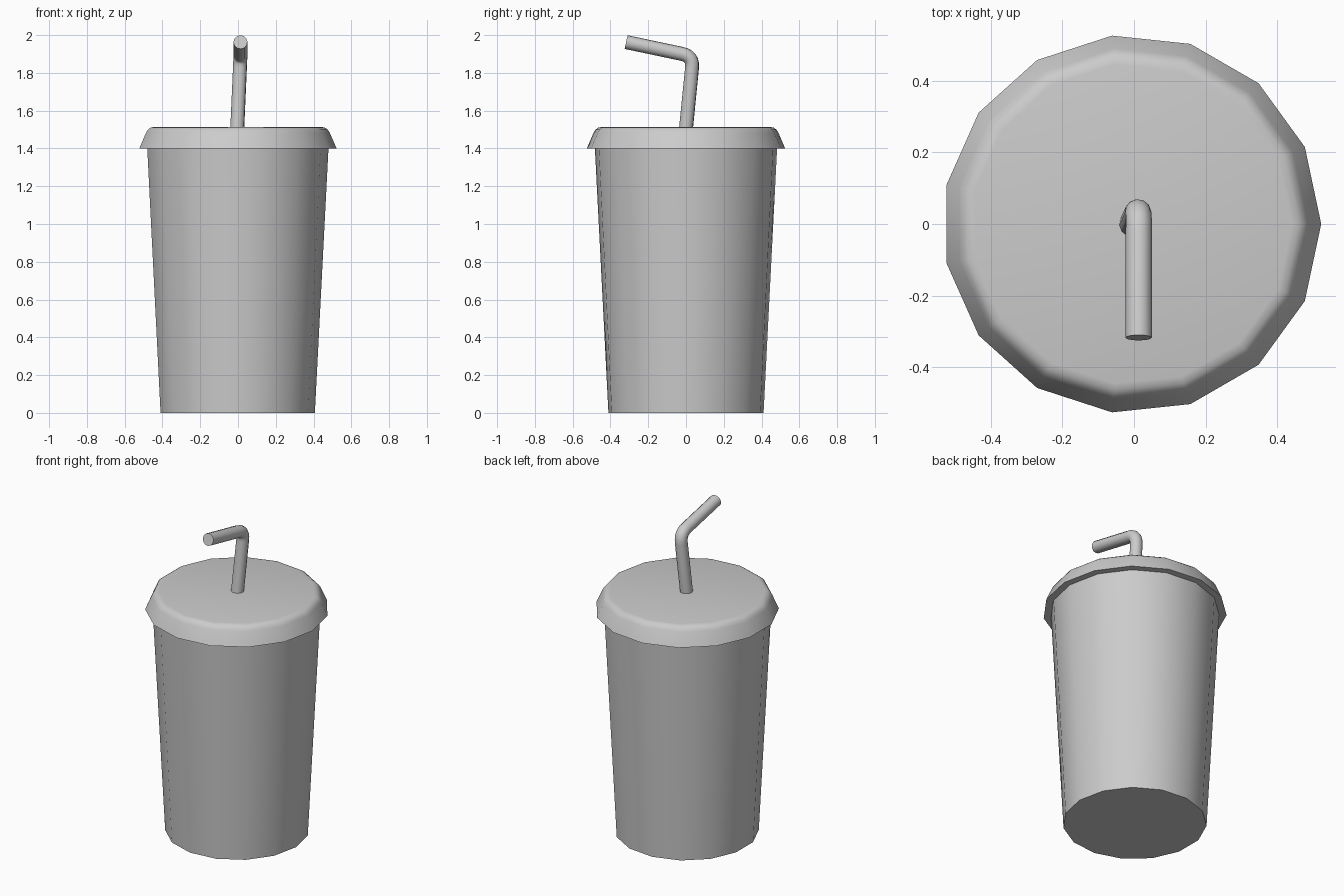
import bpy, bmesh, math
from mathutils import Vector

if "Cube" in bpy.data.objects:
    bpy.data.objects.remove(bpy.data.objects["Cube"])

SIDES = 15
CX = -0.006  # an odd-sided polygon is off-centre in its own bounds


def smooth(obj, angle):
    bpy.ops.object.select_all(action='DESELECT')
    obj.select_set(True)
    bpy.context.view_layer.objects.active = obj
    bpy.ops.object.shade_smooth_by_angle(angle=math.radians(angle))


def lathe(name, profile, cap_bottom=False, cap_top=False):
    bm = bmesh.new()
    rings = []
    for r, z in profile:
        rings.append([bm.verts.new((CX + r * math.cos(i * math.tau / SIDES),
                                    r * math.sin(i * math.tau / SIDES), z))
                      for i in range(SIDES)])
    for a, b in zip(rings, rings[1:]):
        for i in range(SIDES):
            j = (i + 1) % SIDES
            bm.faces.new((a[i], a[j], b[j], b[i]))
    if cap_bottom:
        bm.faces.new(rings[0][::-1])
    if cap_top:
        bm.faces.new(rings[-1])
    mesh = bpy.data.meshes.new(name)
    bm.to_mesh(mesh)
    bm.free()
    obj = bpy.data.objects.new(name, mesh)
    bpy.context.collection.objects.link(obj)
    smooth(obj, 40)
    return obj


# Tapered cup body
lathe("cup", [(0.413, 0), (0.485, 1.40)], cap_bottom=True)

# Flared lid with a flat underside lip and a rounded shoulder
lathe("lid", [(0.485, 1.40), (0.528, 1.40), (0.492, 1.483), (0.482, 1.499),
              (0.467, 1.510), (0.447, 1.514)], cap_top=True)

# Bent straw: two straight runs joined by a small rounded elbow
start, corner, end = (Vector(p) for p in
                      [(-0.004, 0, 1.505), (0.013, 0.038, 1.888), (0.013, -0.317, 1.963)])
cut = 0.06
p0 = corner + (start - corner).normalized() * cut
p2 = corner + (end - corner).normalized() * cut
elbow = [p0.lerp(corner, t / 6).lerp(corner.lerp(p2, t / 6), t / 6) for t in range(7)]
path = [start, *elbow, end]

curve = bpy.data.curves.new("straw_path", 'CURVE')
curve.dimensions = '3D'
curve.bevel_depth = 0.037
curve.bevel_resolution = 4
curve.use_fill_caps = True
spline = curve.splines.new('POLY')
spline.points.add(len(path) - 1)
for point, co in zip(spline.points, path):
    point.co = (*co, 1)
straw = bpy.data.objects.new("straw", curve)
bpy.context.collection.objects.link(straw)
bpy.ops.object.select_all(action='DESELECT')
straw.select_set(True)
bpy.context.view_layer.objects.active = straw
bpy.ops.object.convert(target='MESH')
smooth(bpy.context.view_layer.objects.active, 45)
